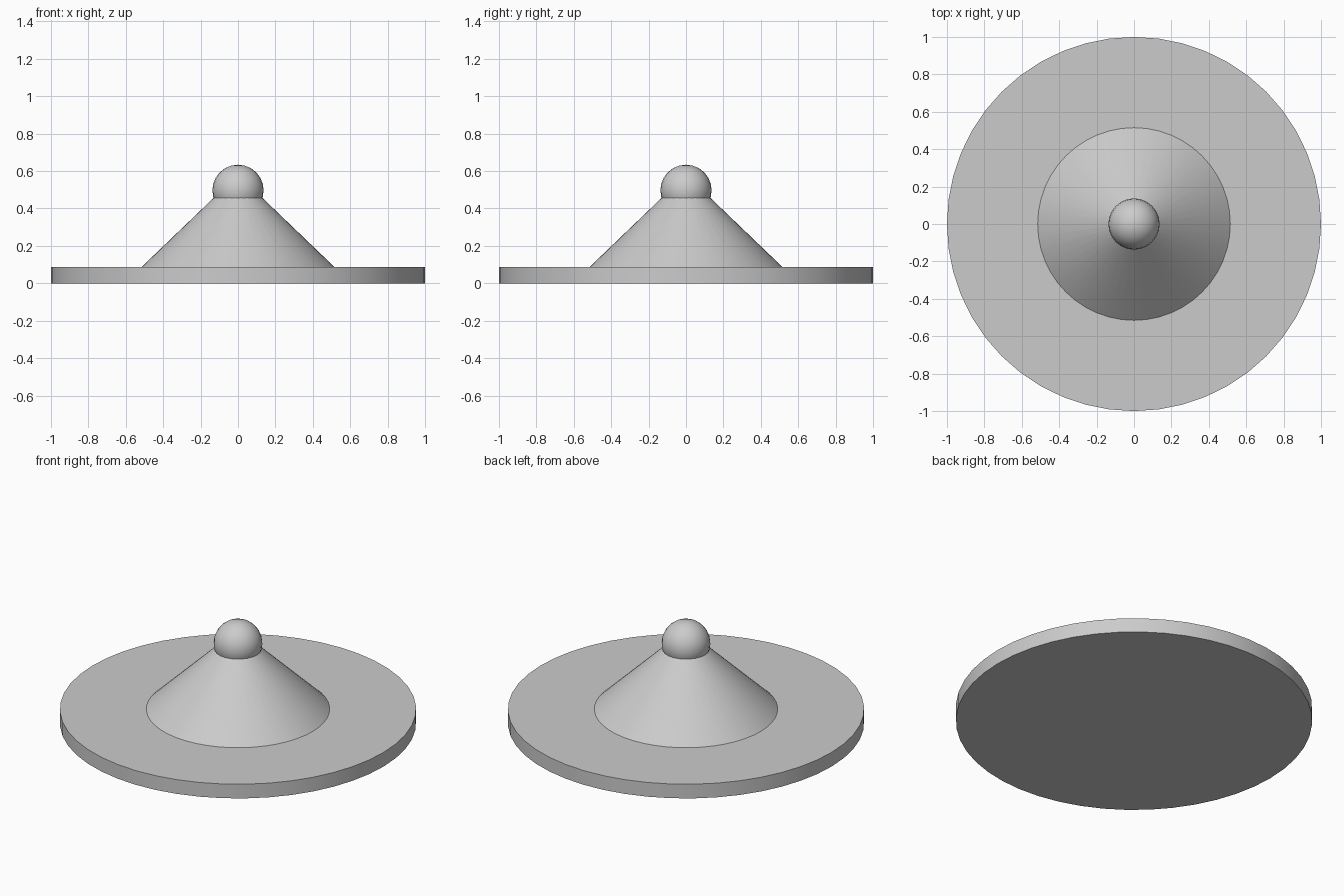
import bpy
import math

if "Cube" in bpy.data.objects:
    bpy.data.objects.remove(bpy.data.objects["Cube"])

grey = bpy.data.materials.new("light grey")
grey.diffuse_color = (0.6, 0.6, 0.6, 1.0)
grey.use_nodes = True
grey.node_tree.nodes["Principled BSDF"].inputs["Base Color"].default_value = grey.diffuse_color


def finish(name):
    """Name the active part, colour it and smooth its curved faces."""
    obj = bpy.context.object
    obj.name = name
    obj.data.name = name
    obj.data.materials.append(grey)
    bpy.ops.object.shade_smooth_by_angle(angle=math.radians(30))
    return obj


def frustum(name, r_bottom, r_top, z_bottom, z_top, sides=48):
    bpy.ops.mesh.primitive_cone_add(
        vertices=sides, radius1=r_bottom, radius2=r_top,
        depth=z_top - z_bottom, location=(0, 0, (z_bottom + z_top) / 2))
    return finish(name)


# Flat round base
frustum("base_disc", 1.0, 1.0, 0.0, 0.088)

# Sloping cone, its narrow end tucked inside the knob
frustum("cone_body", 0.515, 0.105, 0.088, 0.481)

# Round knob on top
bpy.ops.mesh.primitive_uv_sphere_add(
    segments=24, ring_count=12, radius=0.137, location=(0, 0, 0.497))
finish("top_knob")
